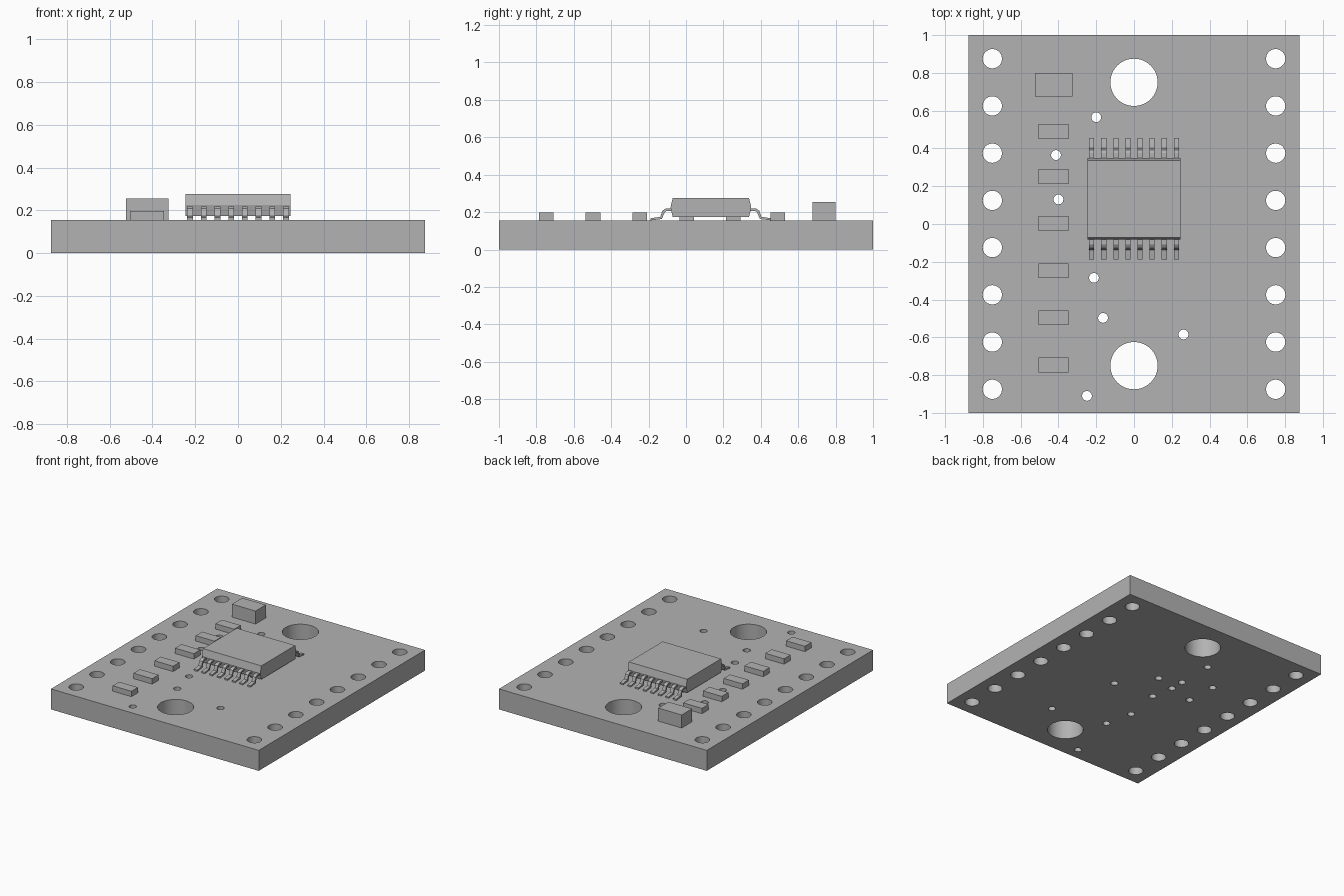
import bpy, bmesh
from math import radians
from mathutils import Matrix, Vector

cube = bpy.data.objects.get("Cube")
if cube:
    bpy.data.objects.remove(cube, do_unlink=True)

TOP = 0.156  # upper surface of the board

grey = bpy.data.materials.new("plain_grey")
grey.use_nodes = True
grey.diffuse_color = (0.45, 0.45, 0.45, 1)
grey.node_tree.nodes["Principled BSDF"].inputs["Base Color"].default_value = (0.45, 0.45, 0.45, 1)


def finish(name, bm):
    bmesh.ops.recalc_face_normals(bm, faces=bm.faces[:])
    mesh = bpy.data.meshes.new(name)
    bm.to_mesh(mesh)
    bm.free()
    mesh.materials.append(grey)
    obj = bpy.data.objects.new(name, mesh)
    bpy.context.collection.objects.link(obj)
    return obj


def box(name, x, y, z0, z1, width, depth):
    bm = bmesh.new()
    place = Matrix.Translation((x, y, (z0 + z1) / 2)) @ Matrix.Diagonal((width, depth, z1 - z0, 1))
    bmesh.ops.create_cube(bm, size=1, matrix=place)
    return finish(name, bm)


def extrude_yz(bm, profile, x, width):
    """Extrude a y-z outline along x, centred on x."""
    face = bm.faces.new([bm.verts.new((x - width / 2, y, z)) for y, z in profile])
    out = bmesh.ops.extrude_face_region(bm, geom=[face])
    moved = [v for v in out["geom"] if isinstance(v, bmesh.types.BMVert)]
    bmesh.ops.translate(bm, verts=moved, vec=Vector((width, 0, 0)))


# Board drilled with mounting holes, header holes and vias
holes = [(0, y, 0.125, 64) for y in (-0.75, 0.75)]
holes += [(x, 0.875 - 0.25 * i, 0.051, 40) for x in (-0.75, 0.75) for i in range(8)]
vias = [(-0.2, 0.565), (-0.413, 0.365), (-0.4, 0.13), (-0.212, -0.285),
        (-0.164, -0.497), (0.262, -0.585), (-0.249, -0.91),
        (0.155, -0.03), (-0.037, 0.225), (-0.2, 0.285), (-0.2, 0.175), (-0.168, 0.003)]
holes += [(x, y, 0.026, 24) for x, y in vias]

board = box("circuit_board", 0, 0, 0, TOP, 1.75, 2)
bm = bmesh.new()
for x, y, r, sides in holes:
    bmesh.ops.create_cone(bm, cap_ends=True, segments=sides, radius1=r, radius2=r,
                          depth=1, matrix=Matrix.Translation((x, y, 0)))
drill = finish("drill_cutter", bm)
drill.hide_render = True

cut = board.modifiers.new("drill", 'BOOLEAN')
cut.operation = 'DIFFERENCE'
cut.solver = 'EXACT'
cut.object = drill
bpy.ops.object.select_all(action='DESELECT')
bpy.context.view_layer.objects.active = board
board.select_set(True)
bpy.ops.object.modifier_apply(modifier=cut.name)
bpy.data.objects.remove(drill, do_unlink=True)
bpy.ops.object.shade_smooth_by_angle(angle=radians(30))

# Chip body with bevelled long sides
CHIP_Y = 0.133
bm = bmesh.new()
half = [(0.204, 0.276), (0.216, 0.225), (0.204, 0.173)]
outline = half + [(-y, z) for y, z in reversed(half)]
extrude_yz(bm, [(CHIP_Y + y, z) for y, z in outline], 0, 0.492)
finish("chip_body", bm)

# Gull-wing leads along both long sides of the chip
lead = [(0.20, 0.219), (0.242, 0.219), (0.259, 0.208), (0.27, 0.175), (0.322, 0.167),
        (0.322, TOP), (0.262, 0.163), (0.247, 0.199), (0.237, 0.207), (0.20, 0.207)]
for side, label in ((1, "back"), (-1, "front")):
    bm = bmesh.new()
    for i in range(8):
        extrude_yz(bm, [(CHIP_Y + side * y, z) for y, z in lead], (i - 3.5) * 0.064, 0.027)
    finish(label + "_leads", bm)

# Row of small surface parts and one tall capacitor
for i, y in enumerate((-0.747, -0.497, -0.247, 0.003, 0.252, 0.49)):
    box("small_part_%d" % (i + 1), -0.426, y, TOP, 0.197, 0.158, 0.078)
box("capacitor", -0.425, 0.738, TOP, 0.255, 0.198, 0.124)
